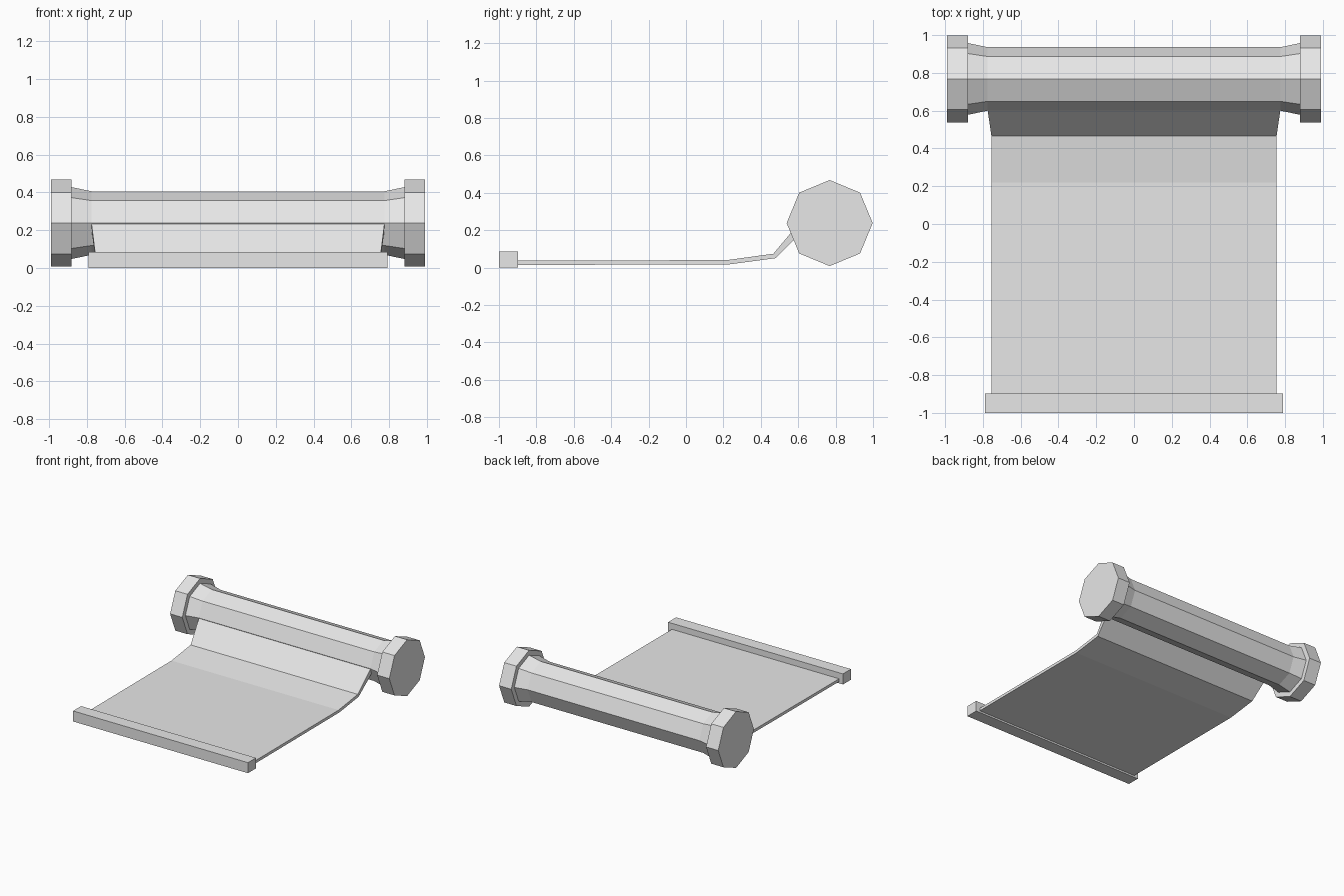
import bpy
import bmesh
from math import cos, sin, pi

cube = bpy.data.objects.get("Cube")
if cube:
    bpy.data.objects.remove(cube, do_unlink=True)

grey = bpy.data.materials.new("plain_grey")
grey.use_nodes = True
grey.diffuse_color = (0.8, 0.8, 0.8, 1)
grey.node_tree.nodes["Principled BSDF"].inputs["Base Color"].default_value = (0.8, 0.8, 0.8, 1)

AXIS_Y, AXIS_Z = 0.768, 0.238


def loft(name, rings):
    """Skin a row of equal-length point rings and cap both ends."""
    bm = bmesh.new()
    loops = [[bm.verts.new(p) for p in ring] for ring in rings]
    n = len(loops[0])
    for a, b in zip(loops, loops[1:]):
        for i in range(n):
            j = (i + 1) % n
            bm.faces.new((a[i], a[j], b[j], b[i]))
    bm.faces.new(loops[0])
    bm.faces.new(loops[-1])
    bmesh.ops.recalc_face_normals(bm, faces=bm.faces)
    mesh = bpy.data.meshes.new(name)
    bm.to_mesh(mesh)
    bm.free()
    mesh.materials.append(grey)
    obj = bpy.data.objects.new(name, mesh)
    bpy.context.collection.objects.link(obj)
    return obj


def octagon(x, r):
    return [(x, AXIS_Y + r * cos(i * pi / 4), AXIS_Z + r * sin(i * pi / 4)) for i in range(8)]


def section(half_width, upper, lower):
    return [(-half_width, *upper), (half_width, *upper),
            (half_width, *lower), (-half_width, *lower)]


# Roller with flared ends
loft("roller", [octagon(x, r) for x, r in
                [(-0.88, 0.19), (-0.775, 0.168), (0.775, 0.168), (0.88, 0.19)]])

# Octagonal end caps
for name, side in (("left_end_cap", 1), ("right_end_cap", -1)):
    loft(name, [octagon(side * x, 0.23) for x in (0.88, 0.99)])

# Unrolled sheet, curving up onto the roller
loft("sheet", [
    section(0.755, (-0.92, 0.037), (-0.92, 0.014)),
    section(0.755, (0.22, 0.040), (0.23, 0.017)),
    section(0.755, (0.467, 0.074), (0.478, 0.050)),
    section(0.775, (0.603, 0.236), (0.635, 0.205)),
])

# Bar along the free edge
loft("edge_bar", [section(0.79, (y, 0.086), (y, 0.0)) for y in (-1.0, -0.897)])
